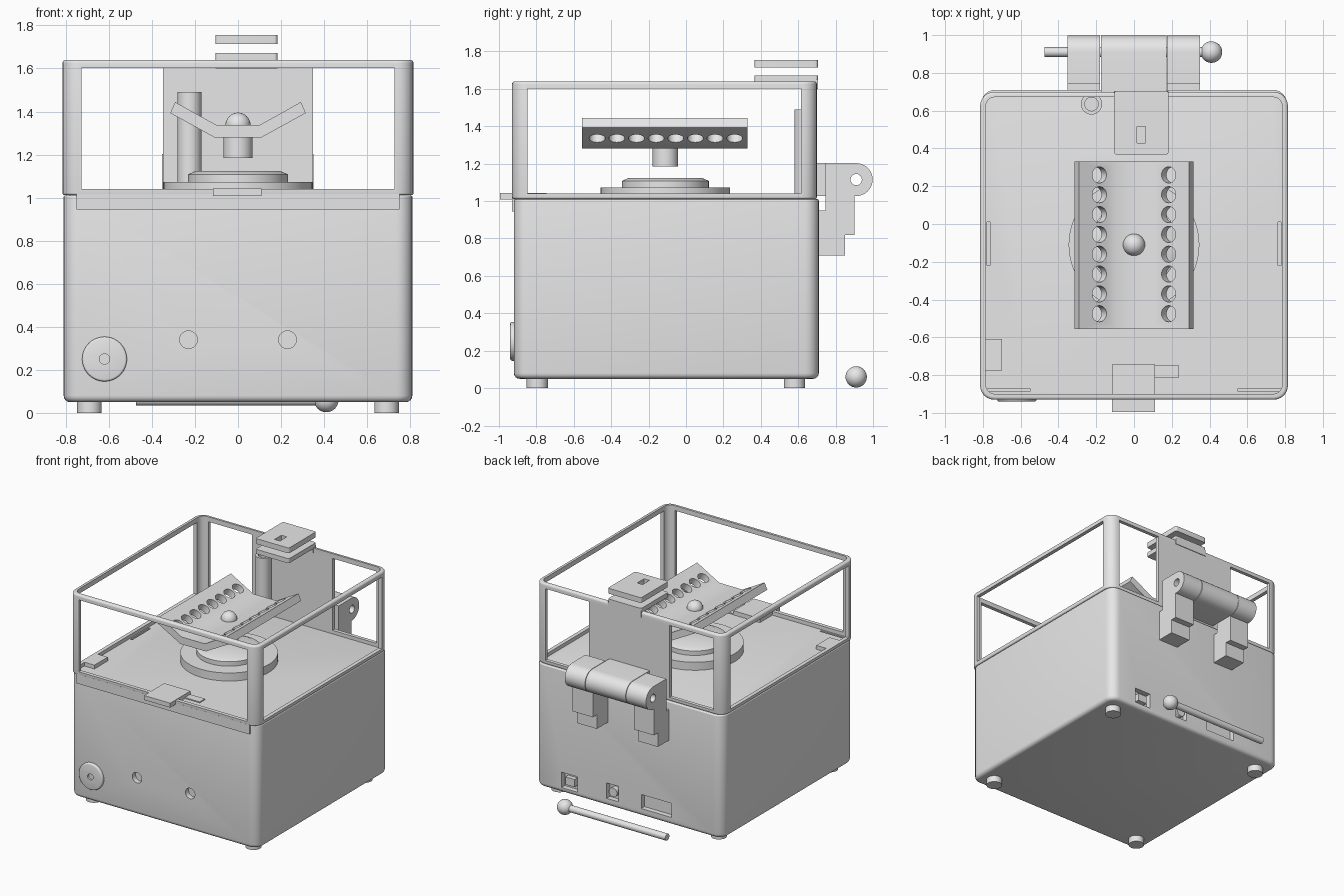
import bpy, bmesh, math
from mathutils import Matrix, Vector

old = bpy.data.objects.get("Cube")
if old:
    bpy.data.objects.remove(old)

grey = bpy.data.materials.new("light_grey")
grey.use_nodes = True
grey.diffuse_color = (0.8, 0.8, 0.8, 1)
grey.node_tree.nodes["Principled BSDF"].inputs["Base Color"].default_value = (0.8, 0.8, 0.8, 1)


def finish(name, bm):
    bmesh.ops.recalc_face_normals(bm, faces=bm.faces)
    mesh = bpy.data.meshes.new(name)
    bm.to_mesh(mesh)
    bm.free()
    mesh.materials.append(grey)
    ob = bpy.data.objects.new(name, mesh)
    bpy.context.collection.objects.link(ob)
    return ob


def activate(ob):
    bpy.ops.object.select_all(action='DESELECT')
    ob.select_set(True)
    bpy.context.view_layer.objects.active = ob


def smooth(ob):
    activate(ob)
    bpy.ops.object.shade_smooth_by_angle(angle=math.radians(35))
    return ob


def box(name, x, y, z, corner=0, bottom=0, top=0):
    """Box from (min, max) ranges with optional rounded corners and rims."""
    bm = bmesh.new()
    bmesh.ops.create_cube(bm, size=1)
    for v in bm.verts:
        v.co = [r[0] + (c + 0.5) * (r[1] - r[0]) for r, c in zip((x, y, z), v.co)]
    if corner:
        upright = [e for e in bm.edges if abs(e.verts[0].co.z - e.verts[1].co.z) > 1e-4]
        bmesh.ops.bevel(bm, geom=upright, offset=corner, segments=6, profile=0.5, affect='EDGES')
    for level, size in ((z[0], bottom), (z[1], top)):
        if size:
            rim = [e for e in bm.edges if all(abs(v.co.z - level) < 1e-5 for v in e.verts)]
            bmesh.ops.bevel(bm, geom=rim, offset=size, segments=4, profile=0.5, affect='EDGES')
    return finish(name, bm)


def cylinder(name, start, end, r, r2=None, sides=40, bevel=0):
    a, b = Vector(start), Vector(end)
    bm = bmesh.new()
    bmesh.ops.create_cone(bm, cap_ends=True, segments=sides, radius1=r,
                          radius2=r if r2 is None else r2, depth=(b - a).length)
    if bevel:
        rim = [e for e in bm.edges if e.verts[0].co.z * e.verts[1].co.z > 0 and e.verts[1].co.z > 0]
        bmesh.ops.bevel(bm, geom=rim, offset=bevel, segments=3, profile=0.5, affect='EDGES')
    turn = (b - a).to_track_quat('Z', 'Y').to_matrix().to_4x4()
    bm.transform(Matrix.Translation((a + b) / 2) @ turn)
    return smooth(finish(name, bm))


def ball(name, centre, r):
    bm = bmesh.new()
    bmesh.ops.create_uvsphere(bm, u_segments=32, v_segments=16, radius=r)
    bm.transform(Matrix.Translation(centre))
    return smooth(finish(name, bm))


def prism(name, points, axis, a, b):
    """Extrude a profile along x (points are y, z) or along y (points are x, z)."""
    bm = bmesh.new()
    place = (lambda p, t: (t, p[0], p[1])) if axis == 'x' else (lambda p, t: (p[0], t, p[1]))
    face = bm.faces.new([bm.verts.new(place(p, a)) for p in points])
    new = bmesh.ops.extrude_face_region(bm, geom=[face])["geom"]
    shift = Vector(place((0, 0), b - a))
    bmesh.ops.translate(bm, vec=shift, verts=[g for g in new if isinstance(g, bmesh.types.BMVert)])
    return finish(name, bm)


def cut(ob, cutters):
    for c in cutters:
        m = ob.modifiers.new("cut", 'BOOLEAN')
        m.operation, m.solver, m.object = 'DIFFERENCE', 'EXACT', c
        activate(ob)
        bpy.ops.object.modifier_apply(modifier=m.name)
        bpy.data.objects.remove(c)
    return smooth(ob)


# Main housing with deck slots, front holes and rear sockets
housing = box("housing", (-0.81, 0.81), (-0.92, 0.71), (0.05, 1.01), 0.075, 0.03, 0.008)
cutters = [cylinder("c", (s * 0.23, -1, 0.34), (s * 0.23, -0.88, 0.34), 0.041) for s in (-1, 1)]
for x0, x1, z0, z1 in ((0.44, 0.58, 0.09, 0.21), (0.085, 0.19, 0.11, 0.23), (-0.37, -0.11, 0.11, 0.22)):
    cutters.append(box("c", (x0, x1), (0.67, 0.8), (z0, z1)))
for s in (-1, 1):
    cutters.append(box("c", (s * 0.77 - 0.008, s * 0.77 + 0.008), (-0.22, 0.01), (0.96, 1.1)))
    cutters.append(box("c", (s * 0.665 - 0.115, s * 0.665 + 0.115), (-0.887, -0.872), (0.96, 1.1)))
cut(housing, cutters)
box("power_socket", (0.47, 0.55), (0.66, 0.705), (0.12, 0.18))
cylinder("rear_switch", (0.137, 0.66, 0.17), (0.137, 0.708, 0.17), 0.035)

for i, (x, y) in enumerate((x, y) for x in (-0.69, 0.69) for y in (-0.795, 0.58)):
    cylinder(f"foot_{i + 1}", (x, y, 0), (x, y, 0.07), 0.057)

# Front dial
dial = cylinder("dial", (-0.62, -0.91, 0.25), (-0.62, -0.94, 0.25), 0.104, bevel=0.01)
cut(dial, [cylinder("c", (-0.62, -1, 0.25), (-0.62, -0.925, 0.25), 0.024)])

# Open lid frame with window openings and a solid panel at the back
lid = box("lid_frame", (-0.815, 0.815), (-0.93, 0.70), (1.012, 1.64), 0.075, 0.01, 0.015)
glass_z = (1.04, 1.602)
cut(lid, [
    box("c", (-0.785, 0.785), (-0.9, 0.672), (0.9, 1.8), 0.05),
    box("c", (-0.727, 0.727), (-1.1, -0.8), glass_z),
    box("c", (-1, 1), (-0.848, 0.615), glass_z),
    box("c", (-0.727, -0.348), (0.6, 0.9), glass_z),
    box("c", (0.348, 0.727), (0.6, 0.9), glass_z)])
box("front_skirt", (-0.75, 0.75), (-0.93, -0.9), (0.945, 1.02))

# Front latch, its slide plate and the corner tab on the deck
box("latch", (-0.117, 0.11), (-0.995, -0.745), (1.008, 1.043))
box("latch_slide", (-0.02, 0.238), (-0.813, -0.748), (1.005, 1.018))
box("corner_tab", (-0.785, -0.70), (-0.775, -0.61), (1.0, 1.04))

# Floating catch plates over the rear rim
upper = box("upper_catch_plate", (-0.105, 0.183), (0.367, 0.705), (1.713, 1.755), 0.015)
cut(upper, [box("c", (0.015, 0.062), (0.43, 0.515), (1.6, 1.9))])
box("lower_catch_plate", (-0.105, 0.183), (0.367, 0.705), (1.635, 1.671), 0.015)
box("catch_lip", (-0.105, 0.183), (0.665, 0.705), (1.60, 1.65))

# Rear hinge: two legs with knuckles around a centre knuckle
knuckle = [(0.91 + 0.088 * math.cos(t), 1.115 + 0.088 * math.sin(t))
           for t in (math.pi * (i / 16 - 0.5) for i in range(17))]
leg = ([(0.70, 0.71), (0.85, 0.71), (0.85, 0.82), (0.90, 0.82), (0.90, 1.027)] + knuckle
       + [(0.745, 1.203), (0.745, 0.95), (0.70, 0.95)])
arm = [(0.685, 1.027)] + knuckle + [(0.685, 1.203)]
for name, shape, x0, x1 in (("hinge_leg_right", leg, -0.352, -0.18),
                            ("hinge_leg_left", leg, 0.176, 0.35),
                            ("hinge_centre", arm, -0.176, 0.172)):
    cut(prism(name, shape, 'x', x0, x1),
        [cylinder("c", (-0.5, 0.91, 1.115), (0.5, 0.91, 1.115), 0.03)])

# Rear tube standing on the deck
tube = cylinder("tube", (-0.225, 0.635, 1.0), (-0.225, 0.635, 1.49), 0.056)
cut(tube, [cylinder("c", (-0.225, 0.635, 1.1), (-0.225, 0.635, 1.6), 0.036)])

# Turntable
cy = -0.11
cylinder("turntable_base", (0, cy, 1.0), (0, cy, 1.073), 0.346, sides=64)
cylinder("turntable_disc", (0, cy, 1.07), (0, cy, 1.108), 0.232, sides=64)
cylinder("turntable_chamfer", (0, cy, 1.108), (0, cy, 1.124), 0.232, 0.195, sides=64)

# Winged rotor with a row of holes in each wing
half = [(0.11, 1.28), (0.315, 1.393), (0.292, 1.444), (0.1, 1.337)]
profile = half + [(-x, z) for x, z in reversed(half)]
rotor = prism("rotor", profile, 'y', -0.555, 0.33)
holes = []
for s in (-1, 1):
    for i in range(8):
        y = -0.475 + i * 0.105
        holes.append(cylinder("c", (s * 0.258, y, 1.248), (s * 0.138, y, 1.465), 0.043, sides=24))
cut(rotor, holes)
cylinder("rotor_hub", (0, cy, 1.185), (0, cy, 1.29), 0.068)
ball("rotor_knob", (0, cy, 1.337), 0.058)

# Loose rod with a ball end lying behind
cylinder("rod", (-0.475, 0.91, 0.06), (0.38, 0.91, 0.06), 0.026, sides=24)
ball("rod_ball", (0.41, 0.91, 0.06), 0.057)
